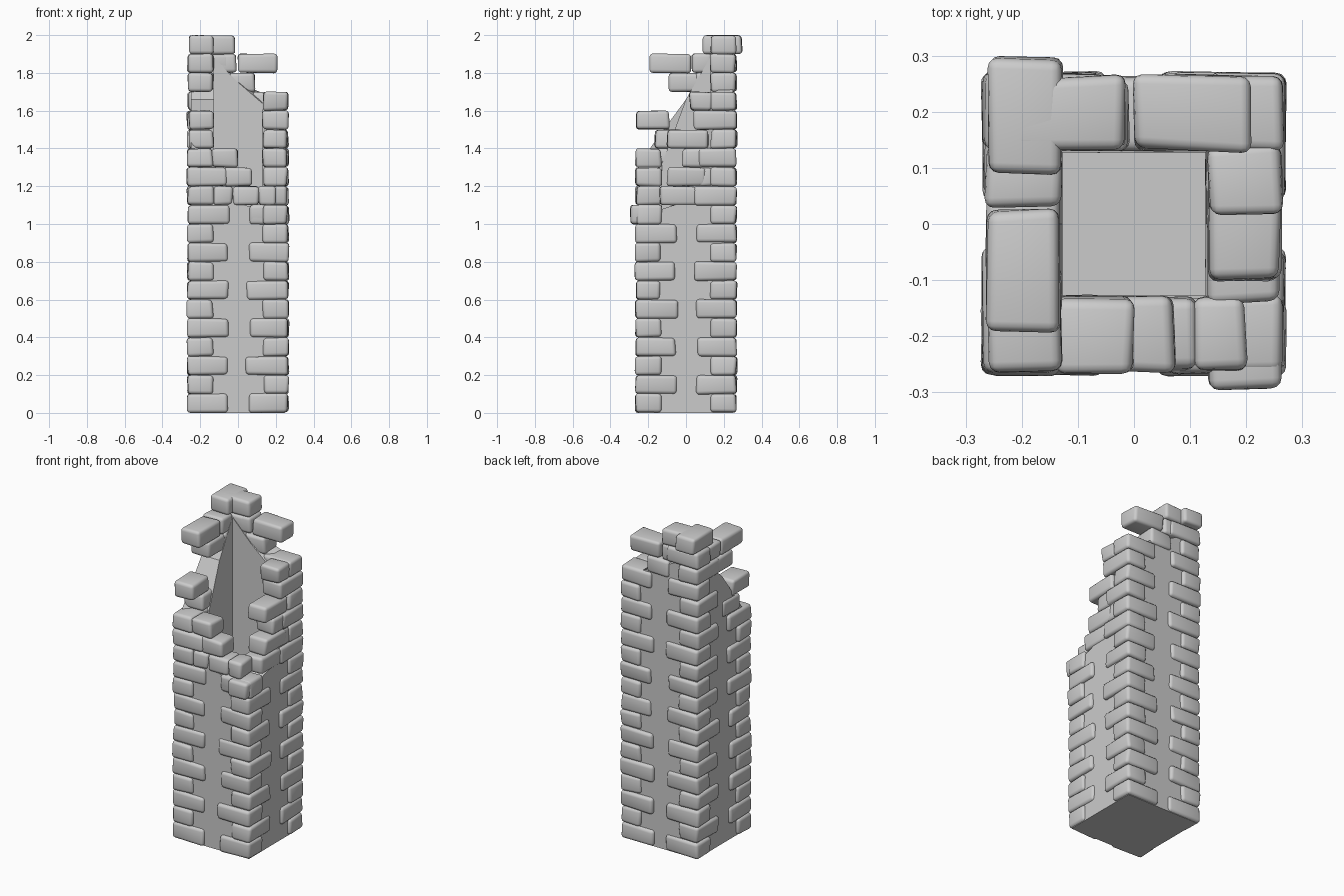
import bpy, bmesh, random
from mathutils import Vector, Matrix

if "Cube" in bpy.data.objects:
    bpy.data.objects.remove(bpy.data.objects["Cube"])

random.seed(7)
OUT, INN, DEPTH = 0.267, 0.132, 0.135


def finish(bm, name, angle=0.9):
    bmesh.ops.recalc_face_normals(bm, faces=bm.faces)
    me = bpy.data.meshes.new(name)
    bm.to_mesh(me)
    bm.free()
    ob = bpy.data.objects.new(name, me)
    bpy.context.collection.objects.link(ob)
    bpy.ops.object.select_all(action='DESELECT')
    bpy.context.view_layer.objects.active = ob
    ob.select_set(True)
    bpy.ops.object.shade_smooth_by_angle(angle=angle)
    return ob


def stone(target, x0, x1, y0, y1, z0, z1=None, wobble=0.006, turn=0.02):
    """Add one worn, rounded stone block to the target bmesh."""
    z1 = z0 + 0.1 if z1 is None else z1
    bm = bmesh.new()
    size = Vector((x1 - x0, y1 - y0, z1 - z0))
    mid = Vector((x0 + x1, y0 + y1, z0 + z1)) / 2
    bmesh.ops.create_cube(bm, size=1)
    for v in bm.verts:
        v.co = Vector([c * s for c, s in zip(v.co, size)])
        v.co += Vector((random.uniform(-wobble, wobble), random.uniform(-wobble, wobble),
                        random.uniform(-wobble, wobble) * 0.6))
    bmesh.ops.bevel(bm, geom=bm.edges[:], offset=0.018, segments=3,
                    profile=0.5, affect='EDGES')
    spin = Matrix.Rotation(random.uniform(-turn, turn), 4, 'Z')
    bmesh.ops.transform(bm, matrix=Matrix.Translation(mid) @ spin, verts=bm.verts)
    lowest = min(v.co.z for v in bm.verts)
    if lowest < 0:
        for v in bm.verts:
            v.co.z -= lowest
    me = bpy.data.meshes.new("tmp")
    bm.to_mesh(me)
    bm.free()
    target.from_mesh(me)
    bpy.data.meshes.remove(me)


# Hollow plaster core with a broken, sloping top
plan = [(-1, -1, 1.32), (0, -1, 1.11), (1, -1, 1.04), (1, 0, 1.12),
        (1, 1, 1.64), (0, 1, 1.75), (-1, 1, 1.88), (-1, 0, 1.66)]
bm = bmesh.new()
rings = []
for half, z in ((0.25, 0), (0.25, None), (0.127, None), (0.127, 0.01)):
    rings.append([bm.verts.new((x * half, y * half, h if z is None else z))
                  for x, y, h in plan])
for a, b in zip(rings, rings[1:]):
    for i in range(8):
        j = (i + 1) % 8
        bm.faces.new((a[i], a[j], b[j], b[i]))
bm.faces.new(rings[0])
bm.faces.new(rings[3])
finish(bm, "tower_core", 0.5)

# Corner quoins: long side alternates between x and y each course
corners = {"front_left": (-1, -1, 14), "front_right": (1, -1, 11),
           "back_right": (1, 1, 17), "back_left": (-1, 1, 19)}
for name, (sx, sy, courses) in corners.items():
    bm = bmesh.new()
    for k in range(courses):
        length = 0.215 + random.uniform(-0.012, 0.012)
        lx, ly = (length, DEPTH) if k % 2 == 0 else (DEPTH, length)
        xs = sorted((sx * OUT, sx * (OUT - lx)))
        ys = sorted((sy * OUT, sy * (OUT - ly)))
        stone(bm, *xs, *ys, k * 0.1)
    finish(bm, name + "_quoins")

# Infill stones along the broken edge: (start, end, base height) per wall
walls = {
    "front": [(-0.14, 0.0, 1.3), (-0.07, 0.07, 1.2), (-0.13, -0.03, 1.1),
              (-0.03, 0.11, 1.1), (0.11, 0.2, 1.1)],
    "right": [(-0.14, 0.07, 1.1), (0.07, 0.14, 1.2), (-0.1, 0.1, 1.2), (-0.02, 0.14, 1.3),
              (-0.1, 0.12, 1.4), (0.02, 0.14, 1.6)],
    "back": [(-0.06, 0.09, 1.7), (-0.13, -0.01, 1.8), (0.0, 0.21, 1.8), (-0.22, -0.015, 1.9)],
    "left": [(-0.265, -0.09, 1.5), (-0.16, 0.0, 1.4), (-0.09, 0.08, 1.7),
             (-0.19, 0.025, 1.8), (0.03, 0.14, 1.8)],
}
for name, row in walls.items():
    bm = bmesh.new()
    side = (-0.262, -INN) if name in ("front", "left") else (INN, 0.262)
    for a, b, z in row:
        if name in ("front", "back"):
            stone(bm, a, b, *side, z)
        else:
            stone(bm, *side, a, b, z)
    finish(bm, name + "_wall_stones")

# Displaced stones: crown at the high corner, one pushed out at the low corner
bm = bmesh.new()
stone(bm, -0.262, -0.13, 0.09, 0.295, 1.9)
finish(bm, "crown_stone")
bm = bmesh.new()
stone(bm, 0.13, 0.26, -0.295, -0.16, 1.0)
stone(bm, 0.06, 0.19, -0.265, -0.14, 1.0)
finish(bm, "loose_corner_stones")
